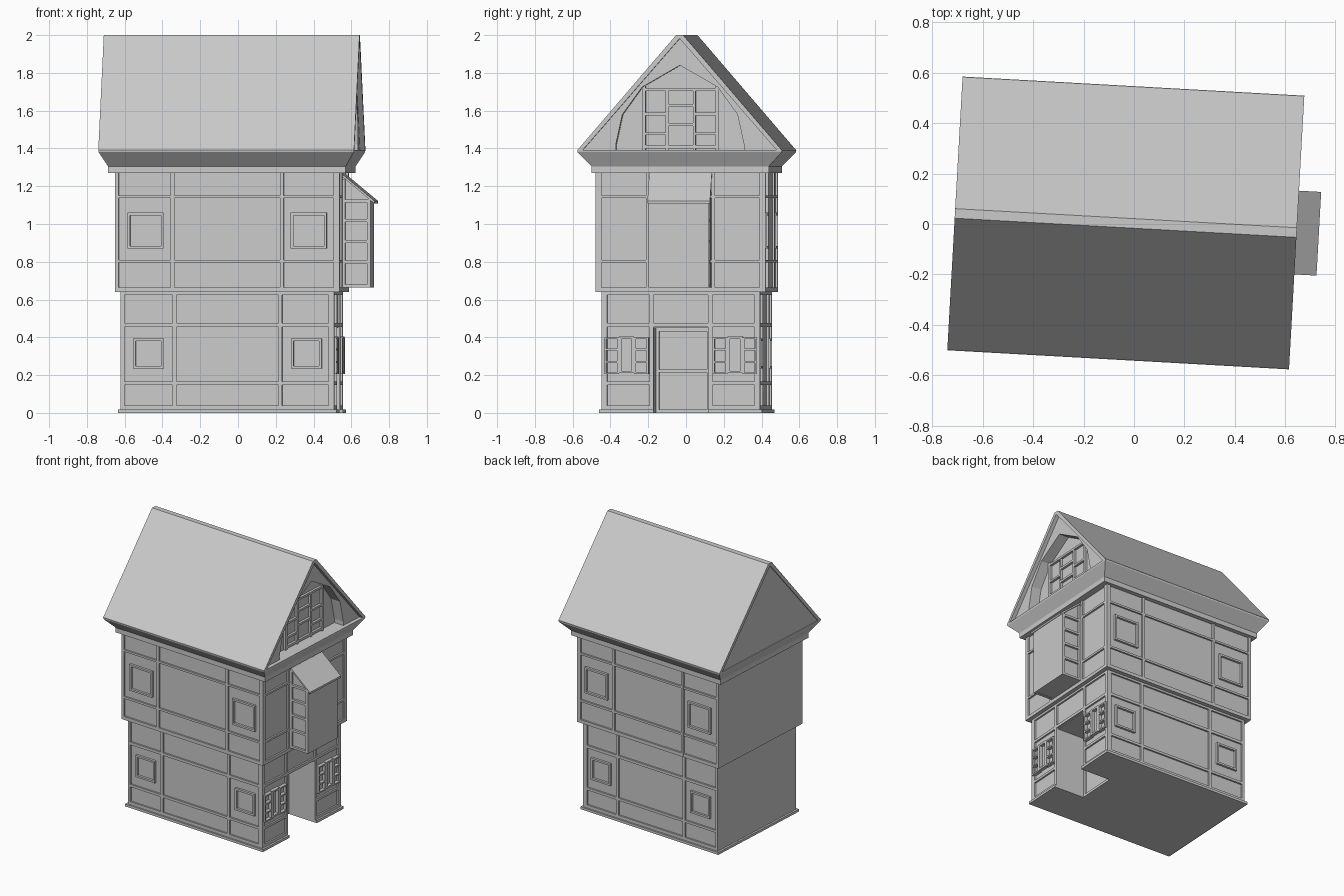
import bpy, bmesh
from math import radians
from mathutils import Matrix

if "Cube" in bpy.data.objects:
    bpy.data.objects.remove(bpy.data.objects["Cube"])

# The whole house is turned slightly about z
M = Matrix.Translation((-0.0325, 0.004, 0)) @ Matrix.Rotation(radians(-3.2), 4, 'Z')


def finish(name, bm):
    bmesh.ops.recalc_face_normals(bm, faces=bm.faces)
    bm.transform(M)
    me = bpy.data.meshes.new(name)
    bm.to_mesh(me)
    bm.free()
    ob = bpy.data.objects.new(name, me)
    bpy.context.collection.objects.link(ob)
    return ob


def boxes(name, items):
    """One object from boxes (x0, x1, y0, y1, z0, z1)."""
    bm = bmesh.new()
    for x0, x1, y0, y1, z0, z1 in items:
        mat = Matrix.Translation(((x0 + x1) / 2, (y0 + y1) / 2, (z0 + z1) / 2)) \
            @ Matrix.Diagonal((abs(x1 - x0), abs(y1 - y0), abs(z1 - z0), 1))
        bmesh.ops.create_cube(bm, size=1, matrix=mat)
    return finish(name, bm)


def prism(name, pts, a, b, axis='x'):
    """Extrude a profile along x (pts = y,z) or along y (pts = x,z)."""
    bm = bmesh.new()
    put = (lambda p, t: (t, p[0], p[1])) if axis == 'x' else (lambda p, t: (p[0], t, p[1]))
    f = bm.faces.new([bm.verts.new(put(p, a)) for p in pts])
    r = bmesh.ops.extrude_face_region(bm, geom=[f])
    d = (b - a, 0, 0) if axis == 'x' else (0, b - a, 0)
    bmesh.ops.translate(bm, vec=d, verts=[v for v in r['geom'] if isinstance(v, bmesh.types.BMVert)])
    return finish(name, bm)


def loft(name, rings):
    """Stack of rectangles (half x, half y, z)."""
    bm = bmesh.new()
    loops = [[bm.verts.new((sx * a, sy * b, z)) for sx, sy in ((-1, -1), (1, -1), (1, 1), (-1, 1))]
             for a, b, z in rings]
    for p, q in zip(loops, loops[1:]):
        for i in range(4):
            bm.faces.new((p[i], p[(i + 1) % 4], q[(i + 1) % 4], q[i]))
    bm.faces.new(loops[0])
    bm.faces.new(loops[-1])
    return finish(name, bm)


def frame(u0, u1, z0, z1, w):
    """Four bars around a rectangle, as (u0, u1, z0, z1)."""
    return [(u0, u0 + w, z0, z1), (u1 - w, u1, z0, z1),
            (u0 + w, u1 - w, z0, z0 + w), (u0 + w, u1 - w, z1 - w, z1)]


def long_sides(bars, y_in, y_out):
    """Place bars (x0, x1, z0, z1) on the front and the back."""
    return [(a, b, s * y_in, s * y_out, c, d) for s in (-1, 1) for a, b, c, d in bars]


def right_side(bars, x_in, x_out):
    """Place bars (y0, y1, z0, z1) on the right face, mirrored in y."""
    return [(x_in, x_out, s * a, s * b, c, d) for s in (-1, 1) for a, b, c, d in bars]


R = 0.012            # depth of the recessed wall panels
DOOR, DEEP, HEAD = 0.145, 0.33, 0.45
LX, LY = 0.566, 0.42     # lower storey half size
UX, UY = 0.595, 0.45     # upper storey half size

# Lower storey, with the deep doorway left open
boxes("lower_walls", [(-LX, DEEP, -LY + R, LY - R, 0, 0.64),
                      (DEEP, LX - R, -LY + R, -DOOR, 0, 0.64),
                      (DEEP, LX - R, DOOR, LY - R, 0, 0.64),
                      (DEEP, LX - R, -DOOR, DOOR, HEAD, 0.64)])
boxes("plinth", [(-0.58, DEEP, -0.432, 0.432, 0, 0.018),
                 (DEEP, 0.58, -0.432, -DOOR, 0, 0.018),
                 (DEEP, 0.58, DOOR, 0.432, 0, 0.018)])

# Upper storey
boxes("upper_walls", [(-UX, UX - R, -UY + R, UY - R, 0.64, 1.28)])


def timber(name, hx, hy, posts, rails, z0, z1, side_bars):
    bars = [(s * x - 0.01, s * x + 0.01, z0, z1) for x in posts for s in (-1, 1)]
    bars += [(-hx, hx, a, b) for a, b in rails]
    bars += [(-hx, -hx + 0.02, z0, z1), (hx - 0.02, hx, z0, z1)]
    boxes(name, long_sides(bars, hy - 0.03, hy) + right_side(side_bars, hx - 0.03, hx))


low_rails = [(0.018, 0.04), (0.148, 0.166), (0.455, 0.475), (0.625, 0.64)]
up_rails = [(0.64, 0.665), (0.795, 0.81), (1.138, 1.152)]
timber("lower_timbers", LX, LY, [0.28], low_rails, 0, 0.64,
       [(DOOR, LY, a, b) for a, b in low_rails[:2]] + [(0, LY, a, b) for a, b in low_rails[2:]]
       + [(LY - 0.02, LY, 0, 0.64), (DOOR, DOOR + 0.022, 0, 0.64)])
timber("upper_timbers", UX, UY, [0.29], up_rails, 0.64, 1.28,
       [(0, UY, a, b) for a, b in up_rails]
       + [(UY - 0.02, UY, 0.64, 1.28), (0.165, 0.182, 0.64, 1.28)])

# Door at the back of the doorway: two panels in a frame
boxes("door_frame", [(DEEP - 0.01, DEEP + 0.015, a, b, c, d) for a, b, c, d in
                     frame(-DOOR, DOOR, 0.0, HEAD, 0.018) + [(-DOOR, DOOR, 0.213, 0.23)]])

# Framed windows on both long sides
for nm, y, u0, u1, z0, z1 in (("lower", LY, 0.337, 0.5, 0.235, 0.395),
                              ("upper", UY, 0.337, 0.528, 0.87, 1.06)):
    bars = [b for p, q in ((u0, u1), (-u1, -u0)) for b in frame(p, q, z0, z1, 0.014)]
    boxes(nm + "_window_frames", long_sides(bars, y - 0.03, y + 0.004))

# Shuttered windows beside the door
shut = frame(0.248, 0.328, 0.21, 0.405, 0.013)
for a, b in ((0.17, 0.248), (0.328, 0.405)):
    shut += frame(a, b, 0.205, 0.4, 0.01) + [(a, b, z, z + 0.01) for z in (0.265, 0.33)]
boxes("shuttered_windows", right_side(shut, LX - 0.03, LX + 0.012))

# Bay on the upper right face, sides latticed, with a lean-to roof
slope = lambda x: 1.268 - (x - 0.59) * 0.83
prism("bay_body", [(0.56, 0.668), (0.742, 0.668), (0.742, slope(0.742) - 0.012), (0.56, slope(0.56) - 0.012)],
      -0.145, 0.145, 'y')
boxes("bay_front", [(0.725, 0.745, -0.16, 0.16, 0.665, slope(0.745) - 0.008)])
boxes("bay_lattice", [(0.58, 0.735, s * 0.14, s * 0.16, z, z + 0.016)
                      for s in (-1, 1) for z in (0.665, 0.79, 0.9, 1.01, 1.115)]
      + [(0.58, 0.61, s * 0.14, s * 0.16, 0.665, 1.235) for s in (-1, 1)])
prism("bay_roof", [(0.57, slope(0.57)), (0.766, slope(0.766)), (0.766, slope(0.766) - 0.014),
                   (0.57, slope(0.57) - 0.014)], -0.166, 0.166, 'y')

# Flared cornice
loft("cornice", [(0.63, 0.47, 1.27), (0.63, 0.47, 1.305), (0.676, 0.541, 1.38), (0.678, 0.543, 1.392)])

# Roof: two thin slopes meeting in a narrow flat ridge
prism("roof_shell", [(-0.543, 1.39), (-0.019, 2.0), (0.019, 2.0), (0.543, 1.39),
                     (0.515, 1.39), (0, 1.982), (-0.515, 1.39)], -0.678, 0.678)
prism("attic", [(-0.52, 1.385), (0, 1.985), (0.52, 1.385)], -0.672, 0.575)

# Right gable: face with an arched opening, timbers behind
arch = [(0.34, 1.385), (0.34, 1.42), (0.305, 1.58), (0.2, 1.725), (0, 1.84)]
prism("gable_arch", [(-0.52, 1.385), (0, 1.985), (0.52, 1.385)] + arch
      + [(-y, z) for y, z in arch[-2::-1]], 0.57, 0.65)
lattice = [(0.185, 0.203, 1.39, 1.73), (0.065, 0.08, 1.39, 1.72), (0, 0.19, 1.40, 1.418),
           (0, 0.08, 1.52, 1.535), (0, 0.08, 1.62, 1.635), (0.08, 0.19, 1.47, 1.485),
           (0.08, 0.19, 1.575, 1.59), (0, 0.2, 1.705, 1.72)]
boxes("gable_timbers", right_side(lattice, 0.56, 0.592))
